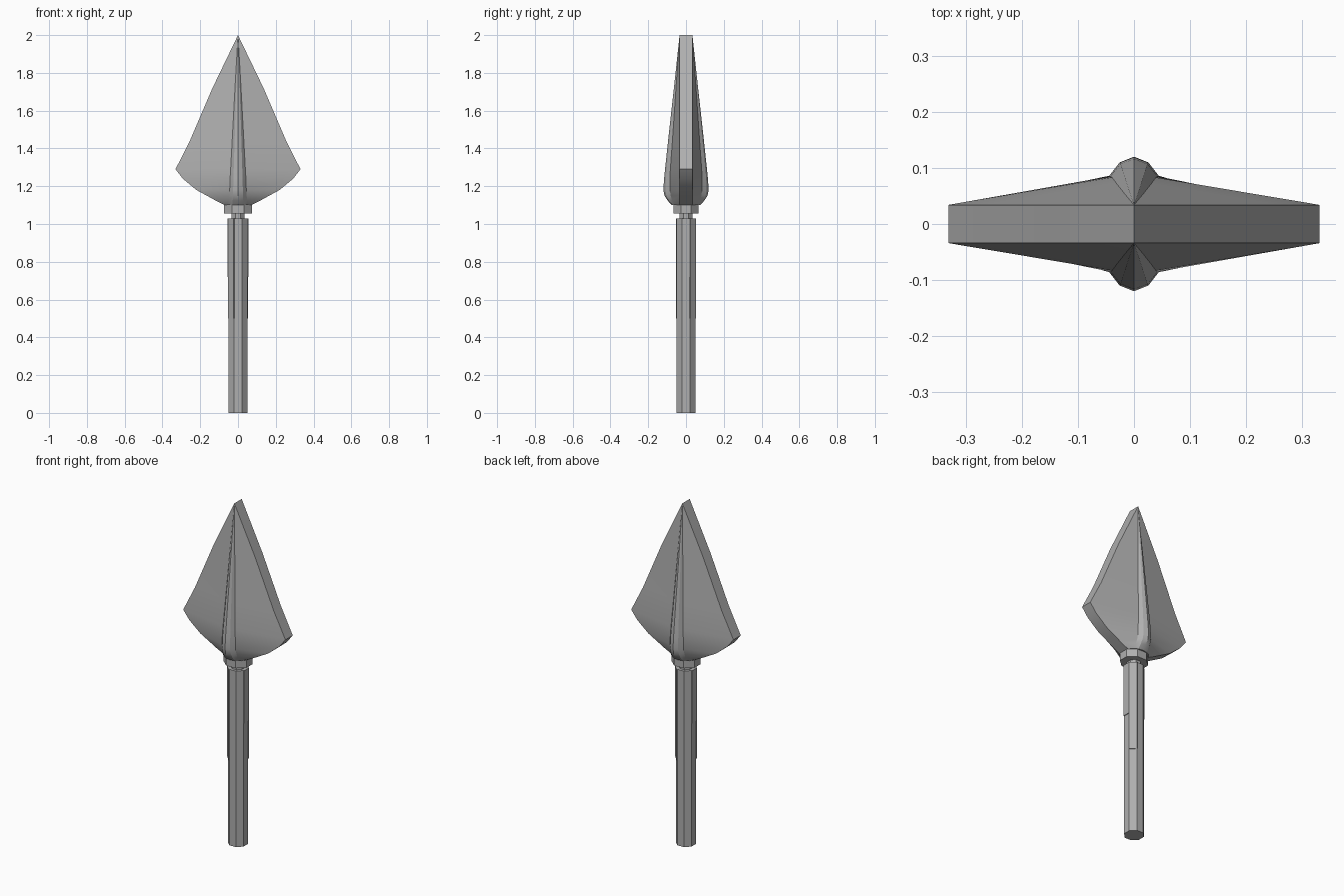
import bpy, bmesh, math

if "Cube" in bpy.data.objects:
    bpy.data.objects.remove(bpy.data.objects["Cube"])

grey = bpy.data.materials.new("dark_grey")
grey.diffuse_color = (0.43, 0.43, 0.43, 1)
grey.use_nodes = True
grey.node_tree.nodes["Principled BSDF"].inputs["Base Color"].default_value = grey.diffuse_color


def prism(name, radius, z0, z1, scale=(1, 1), sides=8):
    bpy.ops.mesh.primitive_cylinder_add(
        vertices=sides, radius=radius, depth=z1 - z0,
        location=(0, 0, (z0 + z1) / 2), rotation=(0, 0, math.pi / sides))
    ob = bpy.context.object
    ob.name = name
    bpy.ops.object.transform_apply(location=True, rotation=True, scale=True)
    for v in ob.data.vertices:
        v.co.x *= scale[0]
        v.co.y *= scale[1]
    ob.data.materials.append(grey)
    return ob


# Shaft, neck and collar
prism("shaft", 0.055, 0.0, 1.03)
prism("neck", 0.038, 1.02, 1.07)
prism("collar", 0.075, 1.055, 1.10, (1.07, 0.95))


# Thin plates showing on both sides of the upper shaft
def plate(name, z0, angle):
    bpy.ops.mesh.primitive_cube_add(size=1, location=(0, 0, (z0 + 1.03) / 2))
    ob = bpy.context.object
    ob.name = name
    ob.scale = (0.109, 0.044, 1.03 - z0)
    ob.rotation_euler.z = math.radians(angle)
    bpy.ops.object.transform_apply(location=True, rotation=True, scale=True)
    ob.data.materials.append(grey)


plate("shaft_side_plate", 0.72, 0)
plate("shaft_diagonal_plate", 0.50, 45)

# Blade levels: z, half width, rib half width, rib root depth, rib crest depth
EDGE = 0.034
levels = [
    (1.10, 0.070, 0.050, 0.060, 0.075),
    (1.125, 0.120, 0.048, 0.073, 0.098),
    (1.15, 0.165, 0.046, 0.081, 0.114),
    (1.18, 0.220, 0.044, 0.086, 0.120),
    (1.24, 0.292, 0.042, 0.085, 0.116),
    (1.29, 0.331, 0.039, 0.083, 0.111),
    (1.44, 0.255, 0.031, 0.072, 0.095),
    (1.72, 0.135, 0.016, 0.053, 0.064),
    (2.00, 0.000, 0.000, EDGE, EDGE),
]
bm = bmesh.new()
rings = []
for z, w, h, d, r in levels:
    quarter = [(w, EDGE), (h, d), (h * 0.58, d + (r - d) * 0.7), (0, r)]
    half = quarter + [(-x, y) for x, y in reversed(quarter[:-1])]
    loop = half + [(-x, -y) for x, y in half]
    rings.append([bm.verts.new((x, y, z)) for x, y in loop])
for a, b in zip(rings, rings[1:]):
    n = len(a)
    for i in range(n):
        j = (i + 1) % n
        bm.faces.new((a[i], a[j], b[j], b[i]))
bm.faces.new(rings[0][::-1])
bmesh.ops.remove_doubles(bm, verts=bm.verts, dist=1e-5)
bmesh.ops.recalc_face_normals(bm, faces=bm.faces)
mesh = bpy.data.meshes.new("blade")
bm.to_mesh(mesh)
bm.free()
mesh.materials.append(grey)
blade = bpy.data.objects.new("blade", mesh)
bpy.context.collection.objects.link(blade)
bpy.ops.object.select_all(action='DESELECT')
blade.select_set(True)
bpy.context.view_layer.objects.active = blade
bpy.ops.object.shade_smooth_by_angle(angle=math.radians(20))
